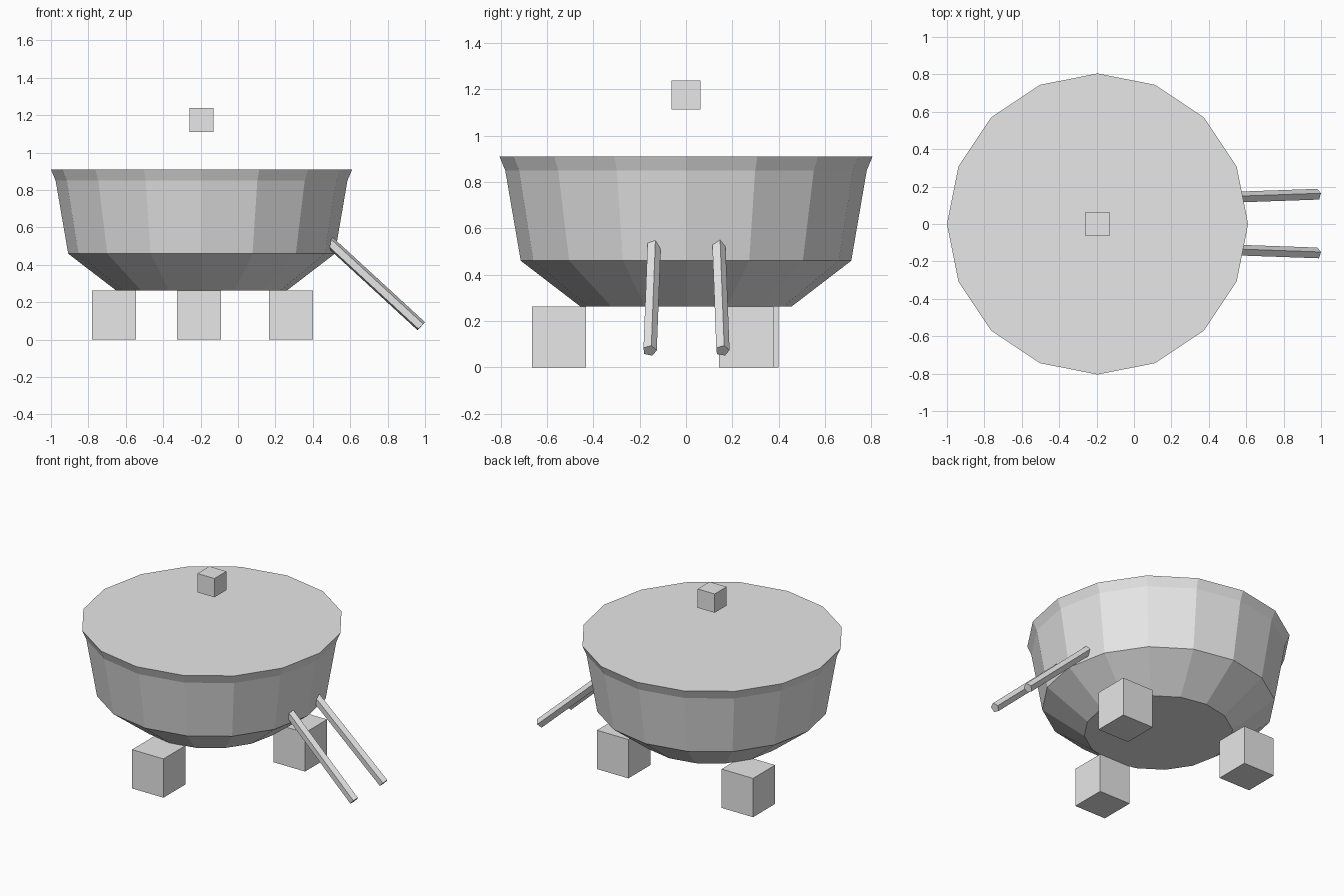
import bpy, bmesh, math
from mathutils import Vector, Matrix

cube = bpy.data.objects.get("Cube")
if cube:
    bpy.data.objects.remove(cube, do_unlink=True)

# one plain grey for every part
grey = bpy.data.materials.new("plain grey")
grey.use_nodes = True
grey.diffuse_color = (0.8, 0.8, 0.8, 1)
grey.node_tree.nodes["Principled BSDF"].inputs["Base Color"].default_value = grey.diffuse_color

AXIS_X = -0.195


def add_object(name, bm):
    bmesh.ops.recalc_face_normals(bm, faces=bm.faces)
    mesh = bpy.data.meshes.new(name)
    bm.to_mesh(mesh)
    bm.free()
    mesh.materials.append(grey)
    bpy.context.collection.objects.link(bpy.data.objects.new(name, mesh))


def add_block(name, centre, size):
    bm = bmesh.new()
    bmesh.ops.create_cube(bm, size=size, matrix=Matrix.Translation(centre))
    add_object(name, bm)


def add_rod(name, start, end, radius, sides, roll):
    start, end = Vector(start), Vector(end)
    along = (end - start).normalized()
    side = Vector((0, 1, 0)).cross(along).normalized()
    across = along.cross(side)
    up = -side if side.z < 0 else side
    bm = bmesh.new()
    rings = []
    for point in (start, end):
        ring = []
        for i in range(sides):
            a = roll + math.tau * i / sides
            ring.append(bm.verts.new(point + radius * (up * math.cos(a) + across * math.sin(a))))
        rings.append(ring)
        bm.faces.new(ring)
    for i in range(sides):
        j = (i + 1) % sides
        bm.faces.new((rings[0][i], rings[0][j], rings[1][j], rings[1][i]))
    add_object(name, bm)


# bowl: stacked 16-sided rings, closed at the base and by the flat lid
bm = bmesh.new()
rings = []
for radius, z in ((0.455, 0.262), (0.713, 0.46), (0.78, 0.85), (0.805, 0.91)):
    circle = bmesh.ops.create_circle(bm, segments=16, radius=radius,
                                     matrix=Matrix.Translation((AXIS_X, 0, z)))
    rings.append(circle["verts"])
for low, high in zip(rings, rings[1:]):
    for i in range(16):
        j = (i + 1) % 16
        bm.faces.new((low[i], low[j], high[j], high[i]))
bm.faces.new(rings[0])
bm.faces.new(rings[-1])
add_object("bowl", bm)

# floating lid knob
add_block("lid_knob", (AXIS_X, 0, 1.175), 0.127)

# three feet
for name, x, y in (("front_foot", -0.208, -0.548),
                   ("left_foot", 0.284, 0.259),
                   ("right_foot", -0.663, 0.282)):
    add_block(name, (x, y, 0.131), (0.235))
for obj in bpy.data.objects:
    if obj.name.endswith("_foot"):
        for v in obj.data.vertices:
            v.co.z = 0.0 if v.co.z < 0.131 else 0.262

# pair of five-sided sloping handles, slightly splayed
for name, s in (("front_handle", -1), ("back_handle", 1)):
    add_rod(name, (0.47, s * 0.139, 0.54), (0.979, s * 0.157, 0.072),
            0.031, 5, math.radians(14))
